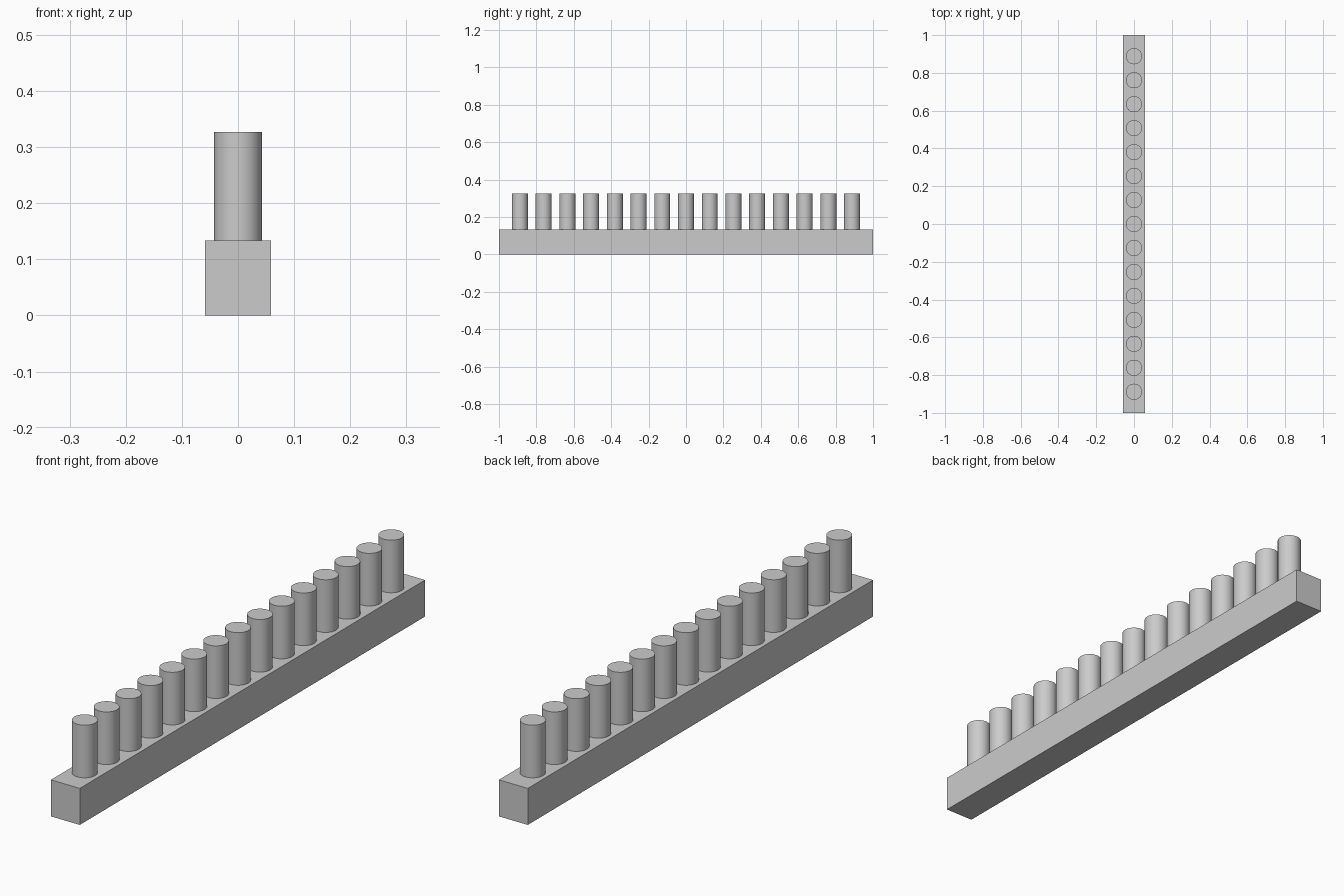
import bpy
import math

cube = bpy.data.objects.get("Cube")
if cube:
    bpy.data.objects.remove(cube, do_unlink=True)

WIDTH, LENGTH, BASE_TOP = 0.117, 2.0, 0.134
PEG_RADIUS, PEG_TOP = 0.0425, 0.327
PEG_COUNT, END_PEG_Y = 15, 0.888

# Single plain grey finish
GREY = (0.6, 0.6, 0.6, 1.0)
grey = bpy.data.materials.new("light_grey")
grey.use_nodes = True
grey.diffuse_color = GREY
grey.node_tree.nodes["Principled BSDF"].inputs["Base Color"].default_value = GREY


def finish(name):
    part = bpy.context.object
    part.name = name
    part.data.materials.append(grey)
    return part


# Long rectangular base bar
bpy.ops.mesh.primitive_cube_add(size=1, location=(0, 0, BASE_TOP / 2))
bar = finish("base_bar")
bar.scale = (WIDTH, LENGTH, BASE_TOP)
bpy.ops.object.transform_apply(location=False, rotation=False, scale=True)

# Row of evenly spaced round pegs standing on the bar
spacing = 2 * END_PEG_Y / (PEG_COUNT - 1)
for i in range(PEG_COUNT):
    bpy.ops.mesh.primitive_cylinder_add(
        vertices=48, radius=PEG_RADIUS, depth=PEG_TOP - BASE_TOP,
        location=(0, -END_PEG_Y + i * spacing, (PEG_TOP + BASE_TOP) / 2))
    finish(f"peg_{i + 1}")
    bpy.ops.object.shade_smooth_by_angle(angle=math.radians(30))
